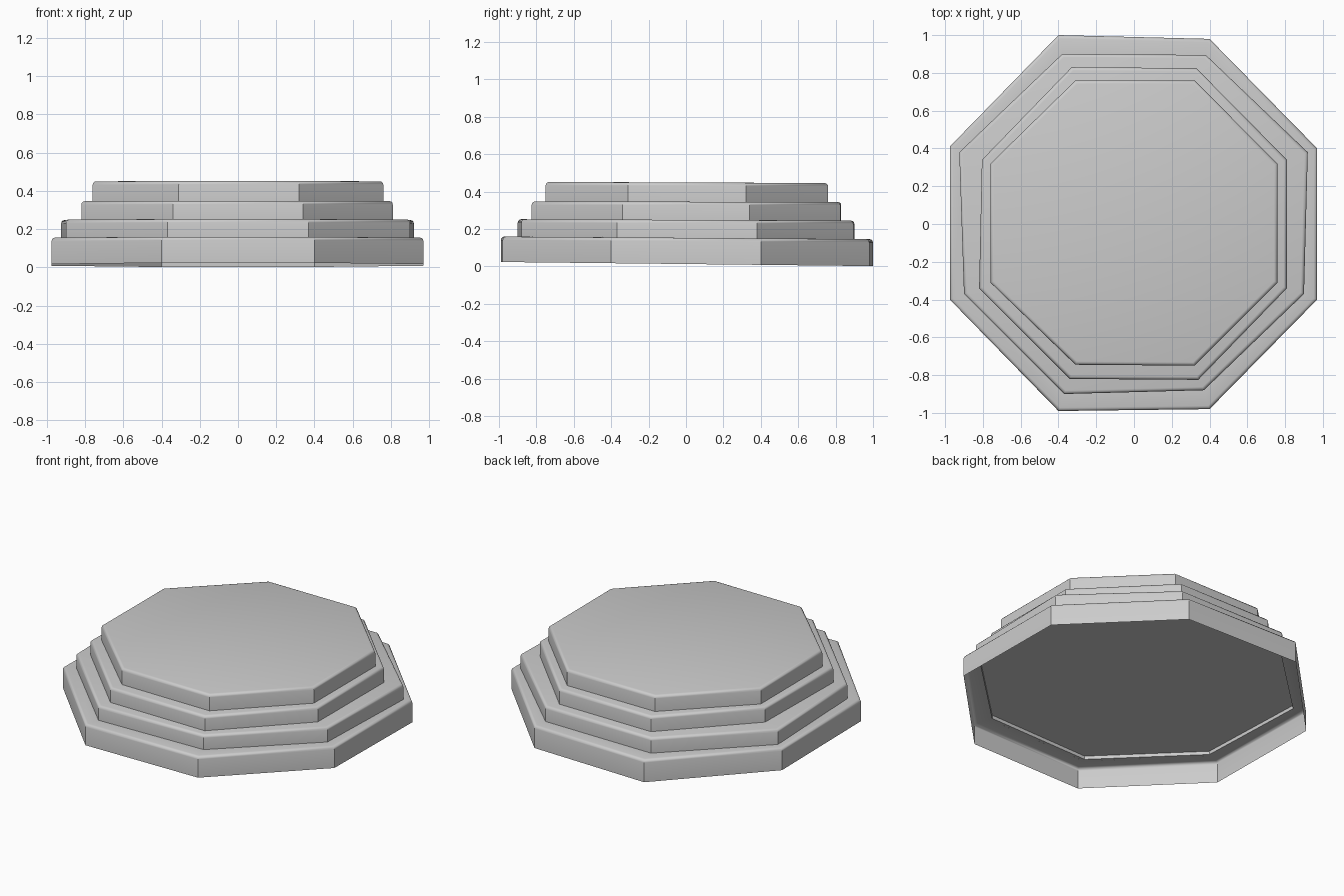
import bpy
import bmesh
import math

cube = bpy.data.objects.get("Cube")
if cube:
    bpy.data.objects.remove(cube, do_unlink=True)

# One plain grey stone colour
stone = bpy.data.materials.new("grey_stone")
stone.use_nodes = True
colour = (0.6, 0.6, 0.6, 1.0)
stone.diffuse_color = colour
stone.node_tree.nodes["Principled BSDF"].inputs["Base Color"].default_value = colour

# Slightly uneven octagon outlines, clockwise from the back right corner
base_outline = [(-.4, 1), (.4, .98), (.97, .4), (.97, -.4),
                (.4, -.98), (-.4, -.99), (-.975, -.4), (-.975, .41)]
lower_outline = [(-.38, .9), (.38, .895), (.92, .38), (.9, -.37),
                 (.37, -.88), (-.37, -.9), (-.9, -.37), (-.925, .38)]
middle_outline = [(-.33, .83), (.33, .825), (.81, .34), (.81, -.34),
                  (.34, -.825), (-.34, -.82), (-.82, -.34), (-.805, .34)]
top_outline = [(-.31, .76), (.32, .76), (.76, .32), (.76, -.31),
               (.32, -.75), (-.31, -.745), (-.76, -.31), (-.76, .32)]


def add_ring(bm, outline, height, tilt, scale=1.0):
    """A loop of corners on a plane that leans a little from front to back."""
    return [bm.verts.new((x * scale, y * scale, height - tilt * y))
            for x, y in outline]


def bridge(bm, first, second):
    count = len(first)
    for i in range(count):
        j = (i + 1) % count
        bm.faces.new((first[i], first[j], second[j], second[i]))


def finish(bm, name, rim, softness=0.018):
    """Round the top rim and turn the mesh into an object."""
    bmesh.ops.recalc_face_normals(bm, faces=bm.faces[:])
    edges = [bm.edges.get((rim[i - 1], rim[i])) for i in range(len(rim))]
    bmesh.ops.bevel(bm, geom=edges, offset=softness, segments=3,
                    profile=0.5, affect='EDGES')
    mesh = bpy.data.meshes.new(name)
    bm.to_mesh(mesh)
    bm.free()
    mesh.materials.append(stone)
    obj = bpy.data.objects.new(name, mesh)
    bpy.context.collection.objects.link(obj)
    bpy.ops.object.select_all(action='DESELECT')
    obj.select_set(True)
    bpy.context.view_layer.objects.active = obj
    bpy.ops.object.shade_smooth_by_angle(angle=math.radians(35))


# Base step: hollow underneath, with a shallow recess inside its top ledge
bm = bmesh.new()
foot = add_ring(bm, base_outline, 0.013, 0.011)
rim = add_ring(bm, base_outline, 0.153, 0.007)
hole = add_ring(bm, lower_outline, 0.153, 0.007, scale=0.98)
recess = add_ring(bm, lower_outline, 0.175, 0.007, scale=0.98)
bridge(bm, foot, rim)
bridge(bm, rim, hole)
bridge(bm, hole, recess)
bm.faces.new(recess)
finish(bm, "base_step", rim)


# Upper steps: capped shells resting on the step below
def capped_step(name, outline, bottom, top, tilt):
    bm = bmesh.new()
    low = add_ring(bm, outline, bottom, 0.007)
    high = add_ring(bm, outline, top, tilt)
    bridge(bm, low, high)
    bm.faces.new(high)
    finish(bm, name, high)


capped_step("lower_step", lower_outline, 0.153, 0.249, 0.004)
capped_step("middle_step", middle_outline, 0.24, 0.346, 0.002)
capped_step("top_platform", top_outline, 0.335, 0.449, 0.004)
